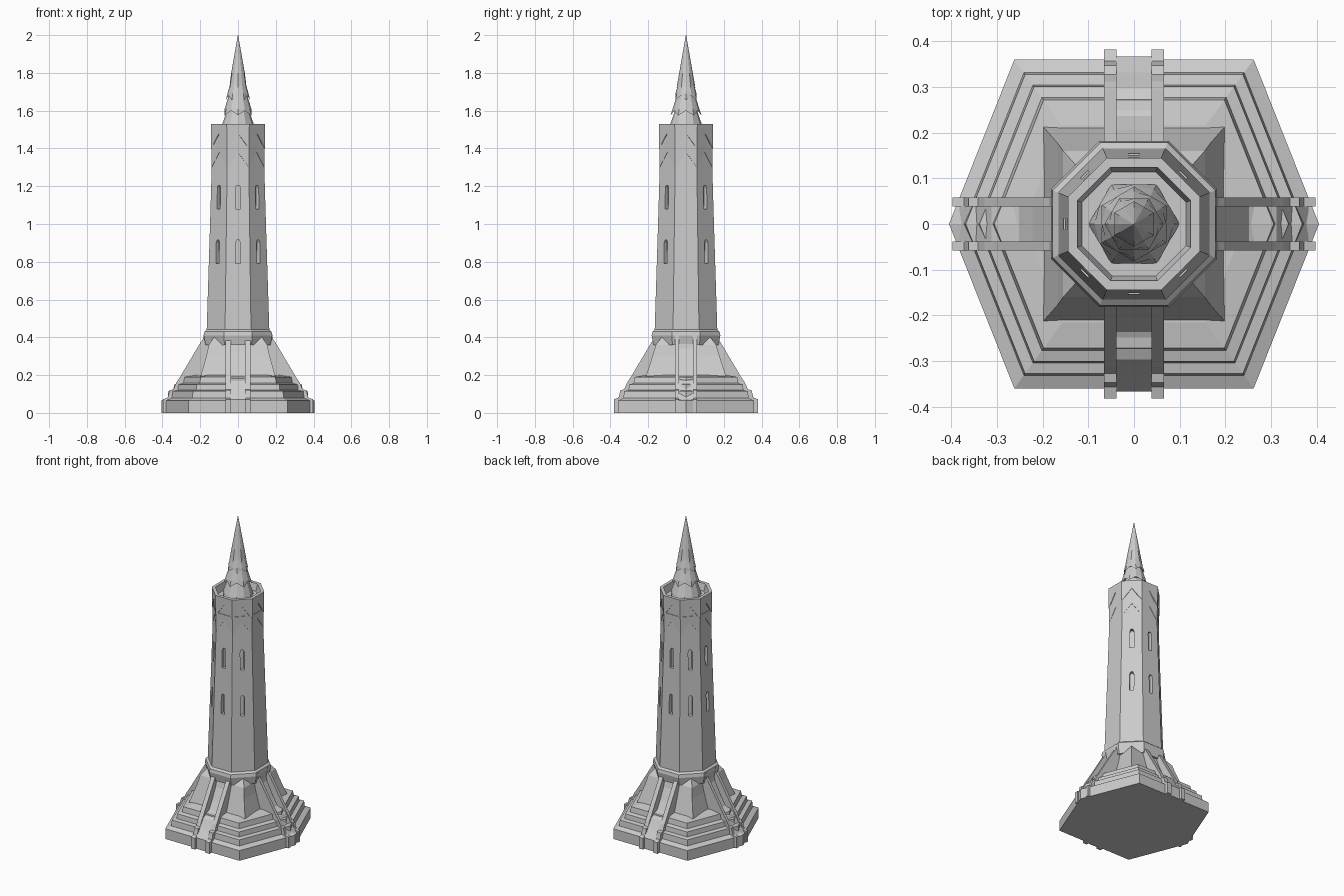
import bpy, bmesh, math
from mathutils import Vector

if "Cube" in bpy.data.objects:
    bpy.data.objects.remove(bpy.data.objects["Cube"])

stone = bpy.data.materials.new("grey stone")
stone.diffuse_color = (0.6, 0.6, 0.6, 1)
stone.use_nodes = True
stone.node_tree.nodes["Principled BSDF"].inputs["Base Color"].default_value = stone.diffuse_color


def make(name, bm):
    bmesh.ops.recalc_face_normals(bm, faces=bm.faces)
    me = bpy.data.meshes.new(name)
    bm.to_mesh(me)
    bm.free()
    me.materials.append(stone)
    ob = bpy.data.objects.new(name, me)
    bpy.context.collection.objects.link(ob)
    return ob


def loft(bm, rings):
    """Skin a stack of equal-length point loops and cap both ends."""
    loops = [[bm.verts.new(p) for p in r] for r in rings]
    n = len(loops[0])
    for a, b in zip(loops, loops[1:]):
        for i in range(n):
            j = (i + 1) % n
            bm.faces.new((a[i], a[j], b[j], b[i]))
    bm.faces.new(loops[0][::-1])
    bm.faces.new(loops[-1])


def octagon(apothem, z):
    r = apothem / math.cos(math.pi / 8)
    return [(r * math.cos(a), r * math.sin(a), z)
            for a in (math.pi / 8 + i * math.pi / 4 for i in range(8))]


def hexagon(s, z):
    pts = [(0.405, 0), (0.262, 0.36), (-0.262, 0.36), (-0.405, 0), (-0.262, -0.36), (0.262, -0.36)]
    return [(x * s, y * s, z) for x, y in pts]


def rect(x, y, z):
    return [(x, y, z), (-x, y, z), (-x, -y, z), (x, -y, z)]


# stepped six-sided base
bm = bmesh.new()
steps = [(1, 0), (1, 0.065), (0.92, 0.078), (0.91, 0.115), (0.845, 0.12),
         (0.835, 0.15), (0.77, 0.157), (0.755, 0.19), (0.6, 0.2)]
loft(bm, [hexagon(s, z) for s, z in steps])
make("stepped_base", bm)

# sloping plinth with shouldered corners between the buttresses
bm = bmesh.new()
loft(bm, [rect(0.205, 0.22, 0.17), rect(0.168, 0.178, 0.30),
          rect(0.155, 0.16, 0.36), rect(0.115, 0.115, 0.42)])
make("plinth", bm)

# collar where shaft meets plinth
bm = bmesh.new()
loft(bm, [octagon(a, z) for a, z in [(0.172, 0.36), (0.182, 0.41), (0.178, 0.43), (0.16, 0.445)]])
make("collar", bm)

# eight-sided shaft with a sunken roof deck
bm = bmesh.new()
loft(bm, [octagon(a, z) for a, z in [(0.167, 0.40), (0.148, 1.0), (0.137, 1.37), (0.139, 1.53),
                                     (0.124, 1.53), (0.114, 1.485)]])
shaft = make("shaft", bm)

# round-headed window niches, cut into every face but the right one
bm = bmesh.new()
for k in range(1, 8):
    a = k * math.pi / 4
    n, t = Vector((math.cos(a), math.sin(a), 0)), Vector((-math.sin(a), math.cos(a), 0))
    for z0, ap in [(0.79, 0.153), (1.08, 0.145)]:
        outline = [(-0.012, 0), (0.012, 0), (0.012, 0.11), (0.007, 0.125), (-0.007, 0.125), (-0.012, 0.11)]
        loft(bm, [[n * (ap + d) + t * u + Vector((0, 0, z0 + v)) for u, v in outline]
                  for d in (-0.022, 0.03)])
cutter = make("window_cutter", bm)
cutter.hide_render = True
mod = shaft.modifiers.new("windows", 'BOOLEAN')
mod.operation, mod.object, mod.solver = 'DIFFERENCE', cutter, 'EXACT'
bpy.context.view_layer.objects.active = shaft
bpy.ops.object.modifier_apply(modifier=mod.name)
bpy.data.objects.remove(cutter)


# zigzag bands round the crown: low points on corners, high ones mid-face
def zigzag(name, top, high, low, ap, thick):
    bm = bmesh.new()

    def ring(r, kind):
        out = []
        for i in range(16):
            a = i * math.pi / 8
            corner = i % 2
            rr = r / math.cos(math.pi / 8) if corner else r
            z = top if kind == "top" else (low if corner else high)
            out.append(bm.verts.new((rr * math.cos(a), rr * math.sin(a), z)))
        return out

    loops = [ring(ap, "top"), ring(ap + thick, "top"), ring(ap + thick * 0.8, "low"), ring(ap - 0.006, "low")]
    for a, b in zip(loops, loops[1:] + loops[:1]):
        for i in range(16):
            j = (i + 1) % 16
            bm.faces.new((a[i], a[j], b[j], b[i]))
    make(name, bm)


zigzag("crown_zigzag", 1.53, 1.48, 1.40, 0.135, 0.009)
zigzag("lower_zigzag", 1.42, 1.38, 1.30, 0.134, 0.007)

# four buttresses: two raised rails with a recessed channel and a foot block
edge = [(0.12, 0), (0.40, 0), (0.40, 0.072), (0.375, 0.08), (0.365, 0.12), (0.345, 0.125),
        (0.33, 0.16), (0.31, 0.19), (0.20, 0.375), (0.188, 0.39), (0.183, 0.425), (0.12, 0.43)]
channel = [(0.12, 0), (0.385, 0), (0.385, 0.07), (0.35, 0.115), (0.315, 0.17),
           (0.255, 0.20), (0.225, 0.25), (0.18, 0.34), (0.17, 0.40), (0.12, 0.41)]
for k, side in enumerate(("right", "back", "left", "front")):
    a = k * math.pi / 2
    n, t = Vector((math.cos(a), math.sin(a), 0)), Vector((-math.sin(a), math.cos(a), 0))
    shift = -0.018 if k % 2 else -0.003
    w = 0.066 if k % 2 else 0.058
    bm = bmesh.new()
    for prof, u0, u1 in [(edge, -w, -0.038), (edge, 0.038, w), (channel, -0.039, 0.039)]:
        loft(bm, [[n * (r + shift) + t * u + Vector((0, 0, z)) for r, z in prof] for u in (u0, u1)])
    make(side + "_buttress", bm)

# spire: overlapping pointed tiers with jagged lower edges
bm = bmesh.new()
tiers = [(1.48, 0.10, 1.62, 0.052), (1.575, 0.082, 1.70, 0.042),
         (1.655, 0.065, 1.78, 0.032), (1.72, 0.05, 2.0, 0.0008)]
for k, (z0, r0, z1, r1) in enumerate(tiers):
    rings = []
    for r, z, jag in [(r0, z0, 1), (r0 * 0.72 + r1 * 0.28, z0 + (z1 - z0) * 0.28, 0), (r1, z1, 0)]:
        pts = []
        for i in range(12):
            a = (i + k) * math.pi / 6
            valley = i % 2
            rr = r * (0.86 if valley and jag else 1)
            pts.append((rr * math.cos(a), rr * math.sin(a), z + (0.025 if valley and jag else 0)))
        rings.append(pts)
    loft(bm, rings)
make("spire", bm)
